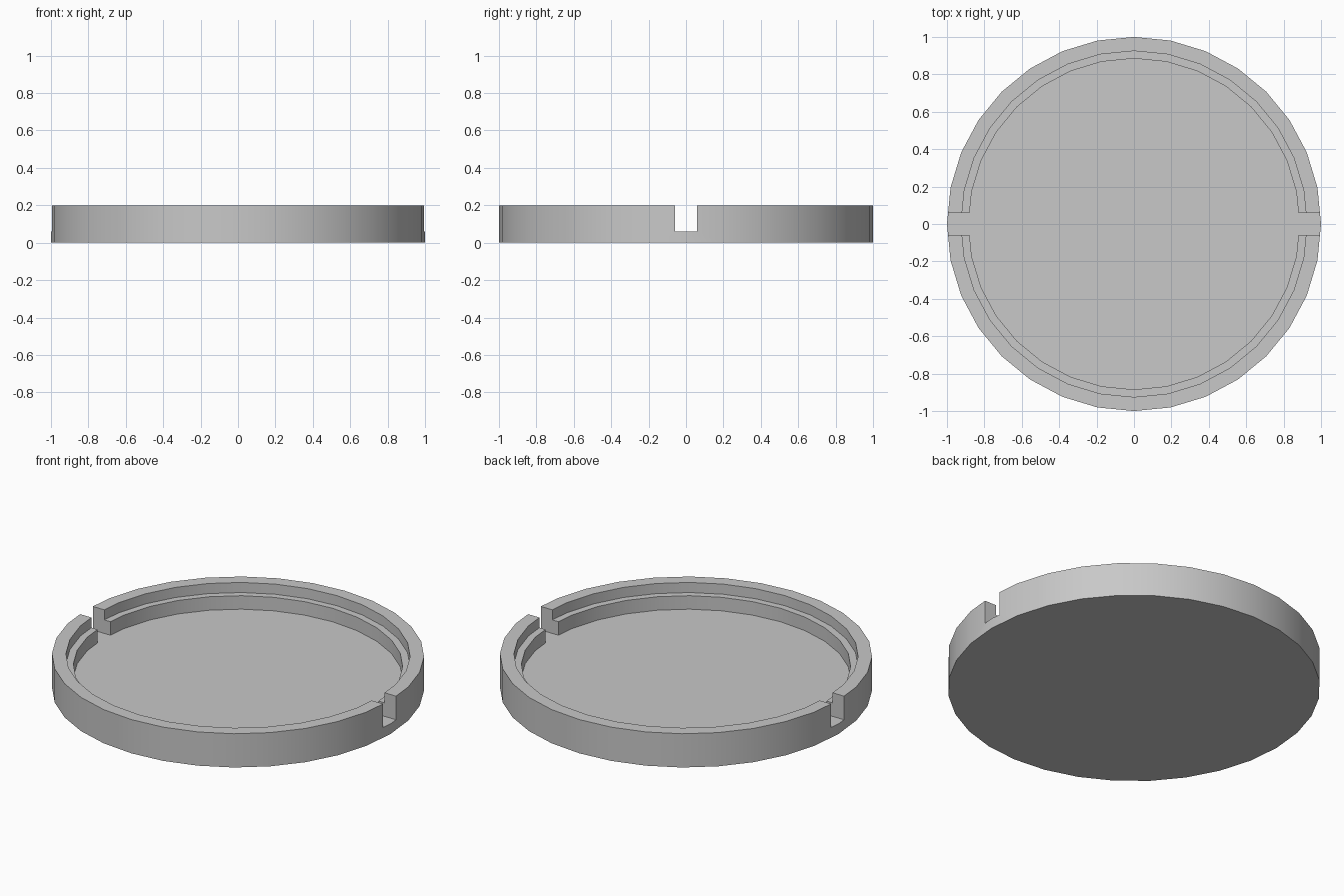
import bpy, bmesh, math

default = bpy.data.objects.get("Cube")
if default:
    bpy.data.objects.remove(default, do_unlink=True)

SIDES = 32
HEIGHT, LEDGE, FLOOR = 0.2, 0.14, 0.06
OUTER, LIP, INNER = 1.0, 0.925, 0.885
SLOT = 0.12

grey = bpy.data.materials.new("plain grey")
grey.use_nodes = True
colour = (0.58, 0.58, 0.58, 1)
grey.diffuse_color = colour
grey.node_tree.nodes["Principled BSDF"].inputs["Base Color"].default_value = colour


def add_object(name, bm):
    bmesh.ops.recalc_face_normals(bm, faces=bm.faces)
    mesh = bpy.data.meshes.new(name)
    bm.to_mesh(mesh)
    bm.free()
    obj = bpy.data.objects.new(name, mesh)
    bpy.context.collection.objects.link(obj)
    mesh.materials.append(grey)
    return obj


def turned(name, profile):
    """Sweep (radius, height) points round z and cap both ends."""
    bm = bmesh.new()
    angles = [2 * math.pi * i / SIDES for i in range(SIDES)]
    rings = [[bm.verts.new((r * math.cos(a), r * math.sin(a), z)) for a in angles]
             for r, z in profile]
    for low, high in zip(rings, rings[1:]):
        for i in range(SIDES):
            j = (i + 1) % SIDES
            bm.faces.new((low[i], low[j], high[j], high[i]))
    bm.faces.new(rings[0])
    bm.faces.new(rings[-1])
    return add_object(name, bm)


# Round tray with a stepped rim
tray = turned("tray", [(OUTER, 0), (OUTER, HEIGHT), (LIP, HEIGHT),
                       (LIP, LEDGE), (INNER, LEDGE), (INNER, FLOOR)])

# Bar that cuts the two opposite rim slots down to the floor
bm = bmesh.new()
bmesh.ops.create_cube(bm, size=1)
bmesh.ops.scale(bm, vec=(3, SLOT, 1), verts=bm.verts)
bmesh.ops.translate(bm, vec=(0, 0, FLOOR + 0.5), verts=bm.verts)
cutter = add_object("slot_cutter", bm)
cutter.hide_render = True

slots = tray.modifiers.new("slots", "BOOLEAN")
slots.operation = "DIFFERENCE"
slots.solver = "EXACT"
slots.object = cutter

bpy.ops.object.select_all(action="DESELECT")
tray.select_set(True)
bpy.context.view_layer.objects.active = tray
bpy.ops.object.modifier_apply(modifier=slots.name)
bpy.data.objects.remove(cutter, do_unlink=True)

# Smooth round walls with crisp rim edges
bpy.ops.object.shade_smooth_by_angle(angle=math.radians(30))
